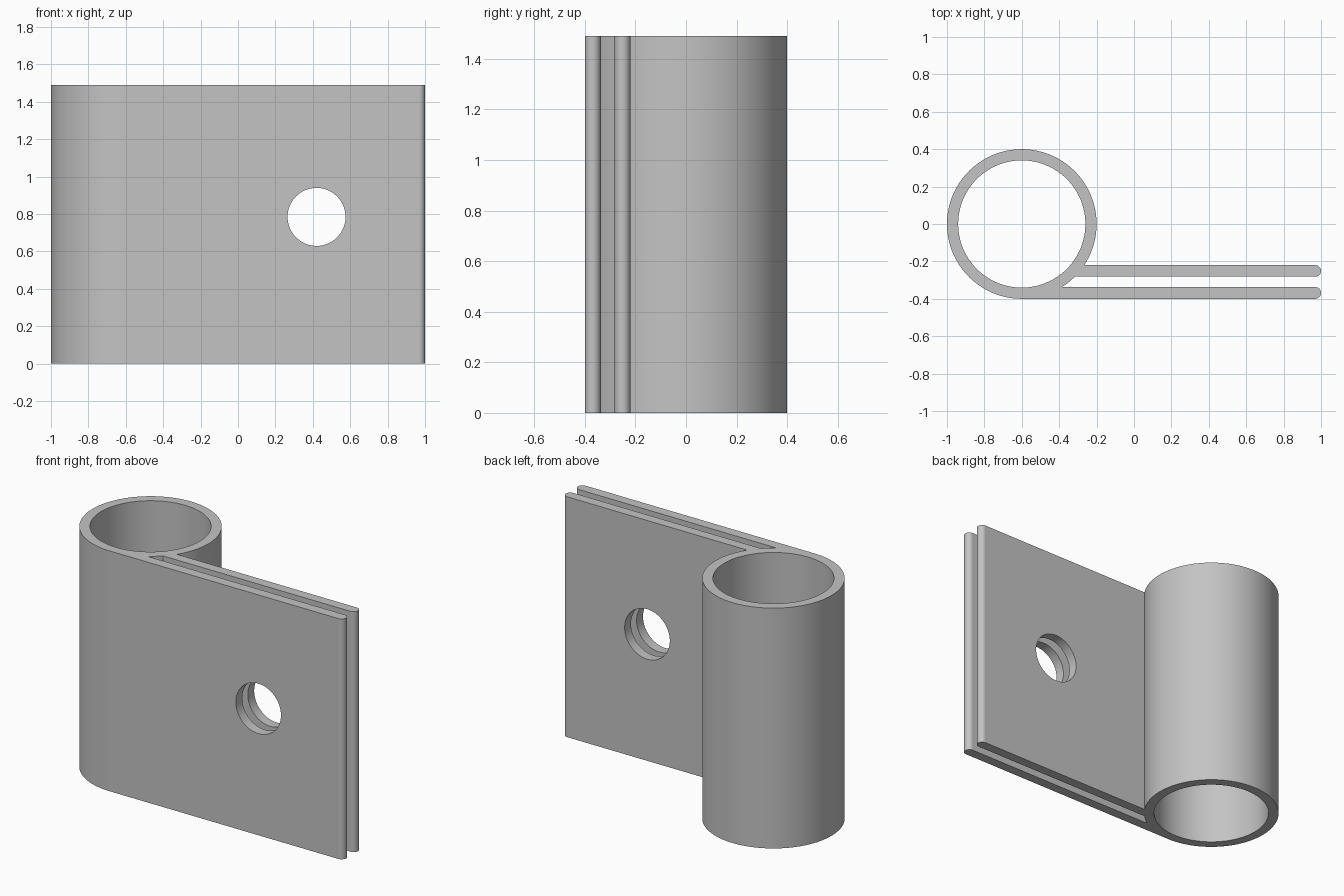
import bpy, bmesh
from math import sin, cos, pi, asin, radians
from mathutils import Matrix

cube = bpy.data.objects.get("Cube")
if cube:
    bpy.data.objects.remove(cube, do_unlink=True)

HEIGHT = 1.49
CX, R_OUT, R_IN = -0.6, 0.4, 0.34          # sleeve centre and radii
FRONT = (-0.4, -0.337)                     # front plate, y range
BACK = (-0.282, -0.22)                     # back plate, y range

steel = bpy.data.materials.new("grey steel")
steel.use_nodes = True
grey = (0.55, 0.55, 0.55, 1)
steel.diffuse_color = grey
steel.node_tree.nodes["Principled BSDF"].inputs["Base Color"].default_value = grey


def arc(cx, cy, r, a0, a1, n):
    return [(cx + r * cos(a0 + (a1 - a0) * i / n),
             cy + r * sin(a0 + (a1 - a0) * i / n)) for i in range(n + 1)]


def plate_tip(y0, y1):
    r = (y1 - y0) / 2
    return arc(1 - r, (y0 + y1) / 2, r, -pi / 2, pi / 2, 16)


def on_sleeve(y):
    return asin(y / R_OUT)


# Outline: sleeve wall, front plate, slot floor, back plate
outer = arc(CX, 0, R_OUT, on_sleeve(BACK[1]), 1.5 * pi, 96)
outer += plate_tip(*FRONT)
outer += arc(CX, 0, R_OUT, on_sleeve(FRONT[1]), on_sleeve(BACK[0]), 4)
outer += plate_tip(*BACK)
bore = arc(CX, 0, R_IN, 0, 2 * pi, 128)[:-1]

# Fill the profile and raise it to full height
bm = bmesh.new()
edges = []
for loop in (outer, bore):
    vs = [bm.verts.new((x, y, 0)) for x, y in loop]
    edges += [bm.edges.new((vs[i - 1], vs[i])) for i in range(len(vs))]
bmesh.ops.triangle_fill(bm, edges=edges, use_beauty=True)
raised = bmesh.ops.extrude_face_region(bm, geom=bm.faces[:])["geom"]
bmesh.ops.translate(bm, vec=(0, 0, HEIGHT),
                    verts=[g for g in raised if isinstance(g, bmesh.types.BMVert)])
bmesh.ops.recalc_face_normals(bm, faces=bm.faces[:])
mesh = bpy.data.meshes.new("sleeve_bracket")
bm.to_mesh(mesh)
bm.free()
mesh.materials.append(steel)
bracket = bpy.data.objects.new("sleeve_bracket", mesh)
bpy.context.collection.objects.link(bracket)

# Bolt hole through both plates
bm = bmesh.new()
bmesh.ops.create_cone(bm, cap_ends=True, segments=64, radius1=0.155, radius2=0.155, depth=0.6,
                      matrix=Matrix.Translation((0.42, -0.31, 0.785)) @ Matrix.Rotation(pi / 2, 4, 'X'))
cut_mesh = bpy.data.meshes.new("bolt_hole_cutter")
bm.to_mesh(cut_mesh)
bm.free()
cut_mesh.materials.append(steel)
cutter = bpy.data.objects.new("bolt_hole_cutter", cut_mesh)
cutter.hide_render = True
bpy.context.collection.objects.link(cutter)

bpy.ops.object.select_all(action='DESELECT')
bracket.select_set(True)
bpy.context.view_layer.objects.active = bracket
hole = bracket.modifiers.new("bolt_hole", 'BOOLEAN')
hole.operation, hole.solver, hole.object = 'DIFFERENCE', 'EXACT', cutter
bpy.ops.object.modifier_apply(modifier=hole.name)
bpy.data.objects.remove(cutter, do_unlink=True)

# Smooth curved walls, crisp rims, flat plates
bpy.ops.object.shade_smooth_by_angle(angle=radians(30))
flat = bracket.modifiers.new("flat_plates", 'WEIGHTED_NORMAL')
flat.keep_sharp = True
